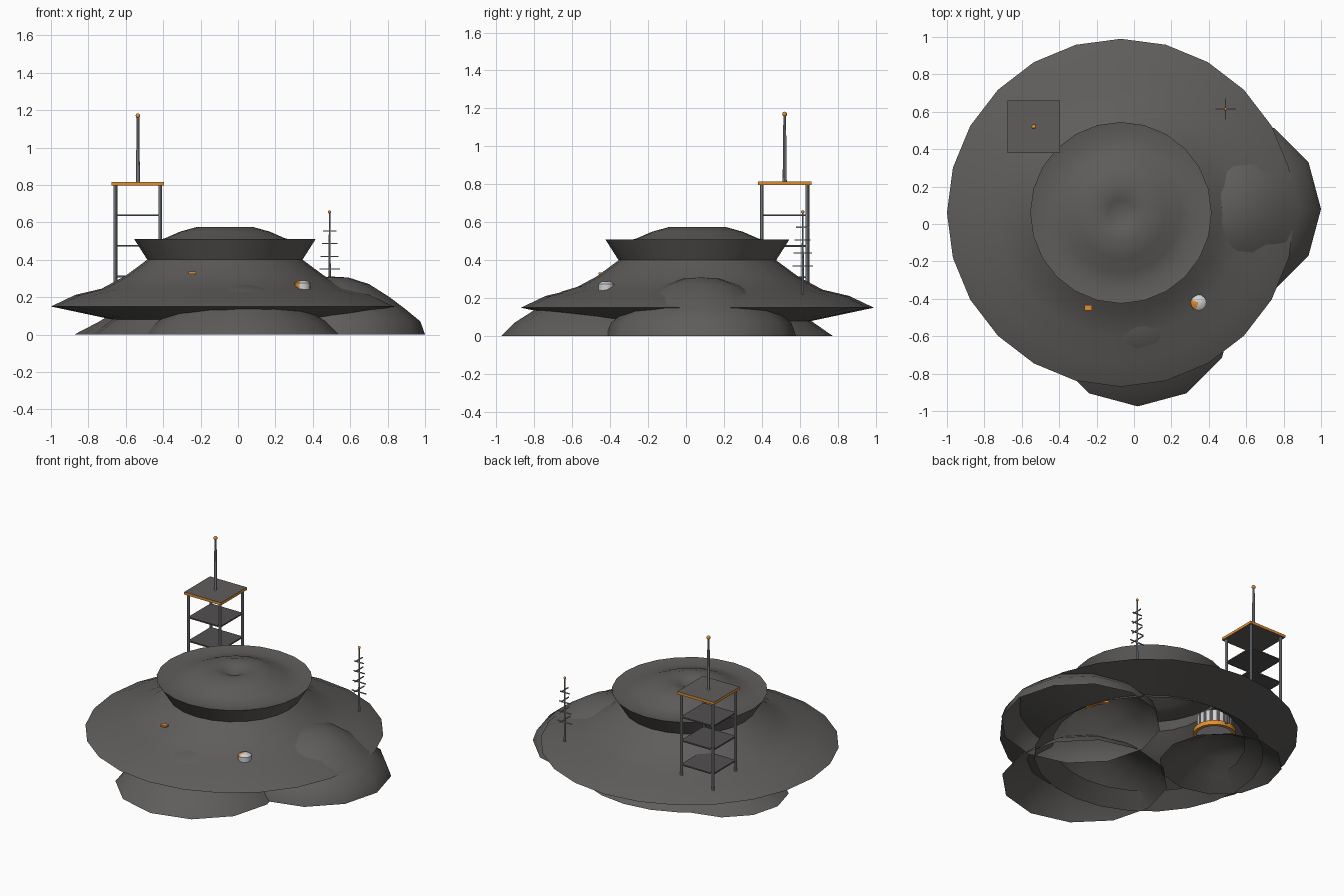
import bpy, bmesh, math
from mathutils import Vector

if "Cube" in bpy.data.objects:
    bpy.data.objects.remove(bpy.data.objects["Cube"])

def mat(name, rgb):
    m = bpy.data.materials.new(name)
    m.diffuse_color = (*rgb, 1)
    m.use_nodes = True
    m.node_tree.nodes["Principled BSDF"].inputs["Base Color"].default_value = m.diffuse_color
    return m

GREY = mat("hull dark grey", (0.115, 0.11, 0.105))
DECK = mat("deck charcoal", (0.085, 0.08, 0.08))
STEEL = mat("steel grey", (0.30, 0.33, 0.36))
PALE = mat("pale drum", (0.62, 0.64, 0.66))
ORANGE = mat("orange trim", (0.75, 0.27, 0.03))

def finish(name, bm, mats, smooth=None):
    bmesh.ops.recalc_face_normals(bm, faces=bm.faces)
    me = bpy.data.meshes.new(name)
    bm.to_mesh(me)
    bm.free()
    ob = bpy.data.objects.new(name, me)
    bpy.context.collection.objects.link(ob)
    for m in mats:
        me.materials.append(m)
    if smooth:
        bpy.ops.object.select_all(action='DESELECT')
        ob.select_set(True)
        bpy.context.view_layer.objects.active = ob
        bpy.ops.object.shade_smooth_by_angle(angle=math.radians(smooth))
    return ob

def lathe(name, center, profile, n, mats, smooth=35, rule=None):
    """Revolve (radius, z) points about a vertical axis; radius 0 closes the tip."""
    bm = bmesh.new()
    cx, cy = center
    rings = []
    for r, z in profile:
        k = 1 if r == 0 else n
        rings.append([bm.verts.new((cx + r * math.cos(2 * math.pi * i / n),
                                    cy + r * math.sin(2 * math.pi * i / n), z))
                      for i in range(k)])
    for row, (a, b) in enumerate(zip(rings, rings[1:])):
        for i in range(n):
            j = (i + 1) % n
            vs = []
            for v in (a[i % len(a)], a[j % len(a)], b[j % len(b)], b[i % len(b)]):
                if v not in vs:
                    vs.append(v)
            f = bm.faces.new(vs)
            if rule:
                f.material_index = rule(row, i)
    return finish(name, bm, mats, smooth)

def box(name, c, size, mats, sides=0):
    bm = bmesh.new()
    bmesh.ops.create_cube(bm, size=1)
    for v in bm.verts:
        v.co = Vector([v.co[k] * size[k] + c[k] for k in range(3)])
    bm.normal_update()
    for f in bm.faces:
        if abs(f.normal.z) < 0.5:
            f.material_index = sides
    return finish(name, bm, mats)

def rod(name, x, y, z0, z1, r0, r1, m, n=8):
    return lathe(name, (x, y), [(0, z0), (r0, z0), (r1, z1), (0, z1)], n, [m])

def ball(name, c, r):
    bm = bmesh.new()
    bmesh.ops.create_uvsphere(bm, u_segments=10, v_segments=6, radius=r)
    bmesh.ops.translate(bm, verts=bm.verts, vec=c)
    return finish(name, bm, [ORANGE], 60)

# Saucer hull: open skirt, wide rim, neck, flared collar and dished roof
HULL = (-0.07, 0.06)
lathe("saucer_hull", HULL,
      [(0.715, 0), (0.60, 0.08), (0.93, 0.15), (0.80, 0.212), (0.66, 0.245),
       (0.53, 0.315), (0.415, 0.40), (0.485, 0.51), (0.40, 0.495), (0.32, 0.515),
       (0.24, 0.55), (0.15, 0.575), (0.07, 0.56), (0, 0.525)], 24, [GREY])

# Open domed pods around the foot
lathe("right_pod", (0.50, 0.08),
      [(0.50, 0), (0.475, 0.07), (0.39, 0.14), (0.31, 0.20), (0.20, 0.27),
       (0.09, 0.305), (0, 0.31)], 12, [GREY])
lathe("front_pod", (0.02, -0.455),
      [(0.52, 0), (0.45, 0.07), (0.34, 0.14), (0.20, 0.235), (0.10, 0.265),
       (0, 0.275)], 12, [GREY])
lathe("rear_left_pod", (-0.49, 0.255),
      [(0.385, 0), (0.26, 0.065), (0.15, 0.13), (0, 0.16)], 12, [GREY])

# Striped drums with an orange collar, hung inside the hull
def drum(name, x, y, z0, z1, r):
    lathe(name, (x, y), [(0, z0), (r, z0), (r, z1), (0, z1)], 32, [PALE, DECK], 35,
          lambda row, i: 1 if row == 1 and i % 2 else 0)
    lathe(name + "_collar", (x, y),
          [(r, z0 - 0.01), (r + 0.022, z0 - 0.01), (r + 0.022, z0 + 0.02),
           (r, z0 + 0.02), (r, z0 - 0.01)], 32, [ORANGE])

drum("inner_drum_right", 0.20, -0.04, 0.25, 0.38, 0.11)
drum("inner_drum_left", -0.44, 0.255, 0.20, 0.31, 0.11)

# Small drum end and orange lamp that break through the upper hull
lathe("hull_drum_end", (0.345, -0.42),
      [(0.042, 0.24), (0.042, 0.275), (0.025, 0.287), (0, 0.29)], 16, [PALE, ORANGE], 35,
      lambda row, i: 1 if 7 <= i <= 10 else 0)
box("hull_lamp", (-0.245, -0.447, 0.33), (0.04, 0.03, 0.012), [ORANGE])

# Lattice tower: four legs, three decks, trimmed top deck and mast
TX, TY = -0.535, 0.52
for sx in (-1, 1):
    for sy in (-1, 1):
        x, y = TX + sx * 0.12, TY + sy * 0.12
        rod("tower_leg", x, y, 0.20, 0.80, 0.0095, 0.0095, STEEL)
for z in (0.31, 0.475, 0.637):
    box("tower_deck", (TX, TY, z), (0.245, 0.245, 0.009), [DECK])
box("tower_top_deck", (TX, TY, 0.806), (0.28, 0.28, 0.018), [GREY, ORANGE], 1)
rod("tower_mast", TX, TY, 0.81, 1.165, 0.011, 0.007, STEEL)
ball("mast_light", (TX, TY, 1.17), 0.013)

# Thin aerial with crossed bars
AX, AY = 0.49, 0.615
rod("aerial_pole", AX, AY, 0.22, 0.65, 0.007, 0.004, STEEL)
for i in range(4):
    z, w = 0.35 + i * 0.068, 0.11 - i * 0.013
    box("aerial_bar_x", (AX, AY, z), (w, 0.006, 0.006), [STEEL])
    box("aerial_bar_y", (AX, AY, z + 0.02), (0.006, w, 0.006), [STEEL])
ball("aerial_light", (AX, AY, 0.655), 0.009)
